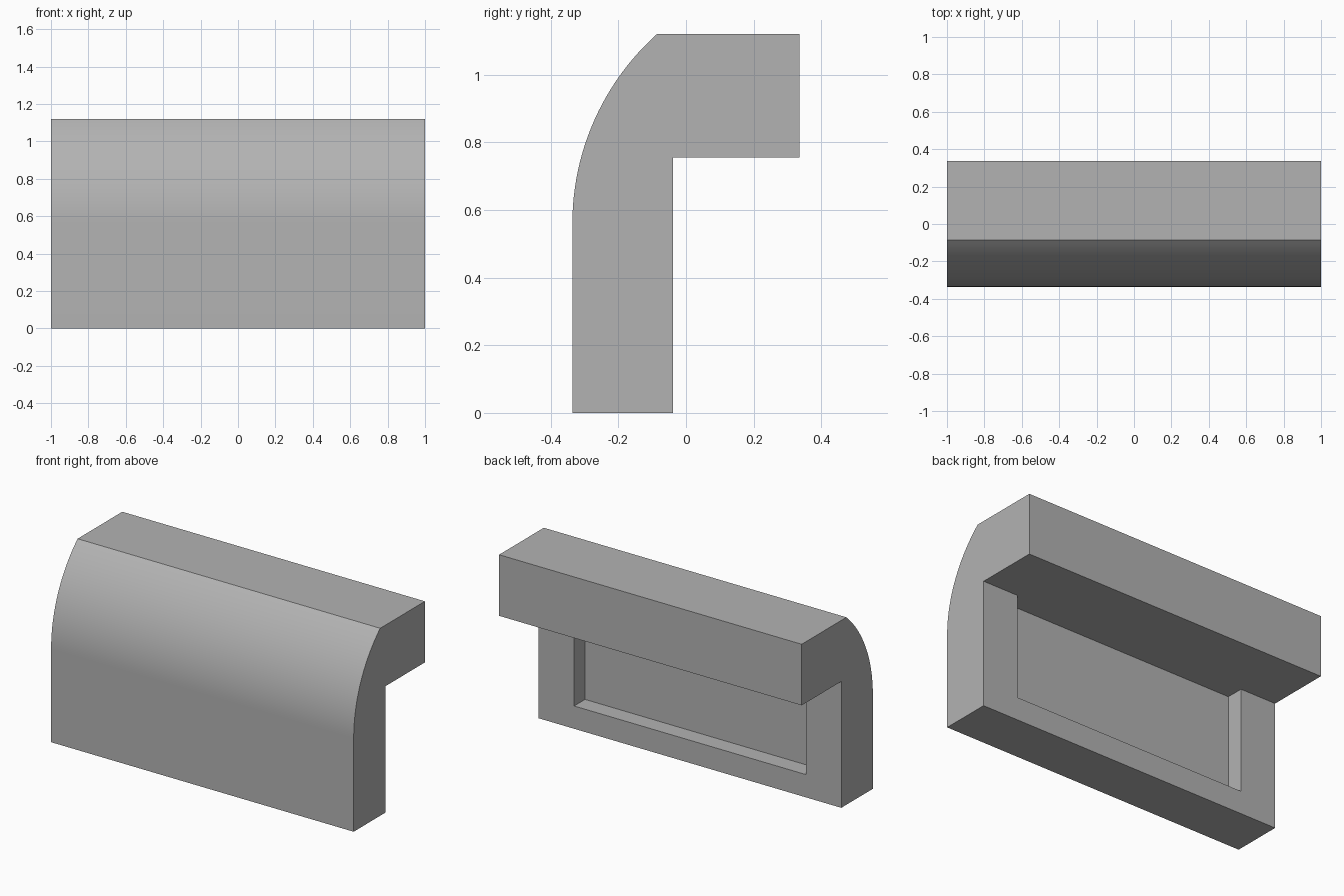
import bpy, bmesh, math

if "Cube" in bpy.data.objects:
    bpy.data.objects.remove(bpy.data.objects["Cube"])

WALL_BACK, LEDGE_Z = -0.038, 0.755
FRONT, BACK, TOP = -0.336, 0.336, 1.12


def extrude_profile(name, profile, half_width):
    """Sweep a (y, z) outline along x, centred on x = 0."""
    bm = bmesh.new()
    face = bm.faces.new([bm.verts.new((-half_width, y, z)) for y, z in profile])
    grown = bmesh.ops.extrude_face_region(bm, geom=[face])["geom"]
    verts = [v for v in grown if isinstance(v, bmesh.types.BMVert)]
    bmesh.ops.translate(bm, verts=verts, vec=(2 * half_width, 0, 0))
    bmesh.ops.recalc_face_normals(bm, faces=bm.faces)
    mesh = bpy.data.meshes.new(name)
    bm.to_mesh(mesh)
    bm.free()
    obj = bpy.data.objects.new(name, mesh)
    bpy.context.collection.objects.link(obj)
    return obj


grey = bpy.data.materials.new("plain grey")
grey.diffuse_color = (0.45, 0.45, 0.45, 1)
grey.use_nodes = True
grey.node_tree.nodes["Principled BSDF"].inputs["Base Color"].default_value = grey.diffuse_color

# Hooked body: straight wall, curved shoulder and overhanging ledge
radius, arc_z, steps = 0.752, 0.56, 24
sweep = math.asin((TOP - arc_z) / radius)
arc = [(FRONT + radius * (1 - math.cos(sweep * i / steps)),
        arc_z + radius * math.sin(sweep * i / steps)) for i in range(steps + 1)]
body = extrude_profile("hooked_body", [(FRONT, 0)] + arc + [
    (BACK, TOP), (BACK, LEDGE_Z), (WALL_BACK, LEDGE_Z), (WALL_BACK, 0)], 1)
body.data.materials.append(grey)

# Shallow recess in the back of the wall, open up to the ledge underside
floor_y, sill_z = WALL_BACK - 0.103, 0.136
cutter = extrude_profile("recess_cutter", [
    (floor_y, sill_z), (floor_y, LEDGE_Z), (0.1, LEDGE_Z), (0.1, sill_z)], 0.766)
cutter.data.materials.append(grey)
cutter.hide_render = True

bpy.context.view_layer.objects.active = body
body.select_set(True)
cut = body.modifiers.new("recess", "BOOLEAN")
cut.operation, cut.solver, cut.object = "DIFFERENCE", "EXACT", cutter
bpy.ops.object.modifier_apply(modifier=cut.name)
bpy.data.objects.remove(cutter)

# Smooth the shoulder, keep the other edges crisp
bpy.ops.object.shade_smooth_by_angle(angle=math.radians(30))
